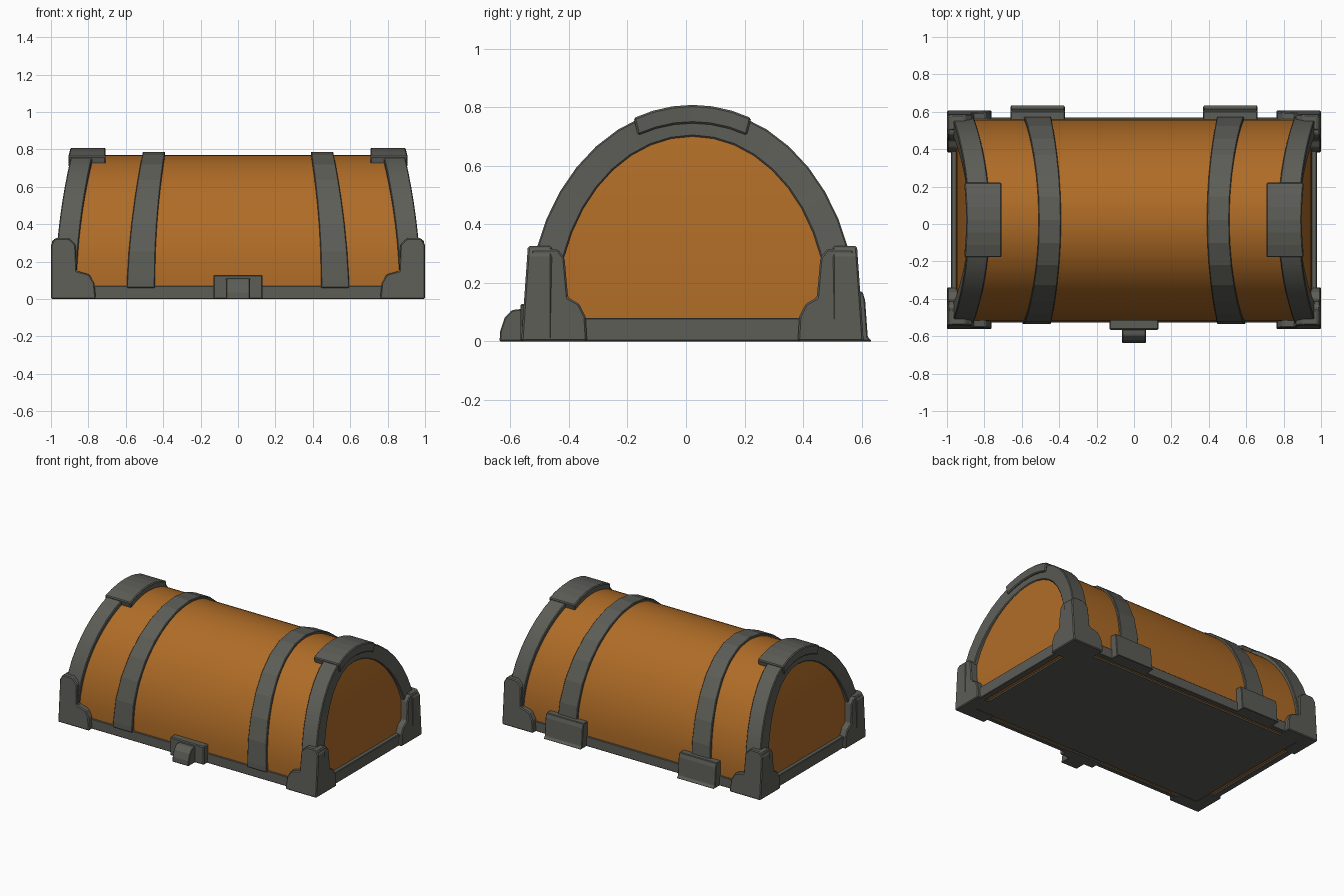
import bpy, bmesh, math

if "Cube" in bpy.data.objects:
    bpy.data.objects.remove(bpy.data.objects["Cube"])

C = 0.022          # y centre of the vaulted body
SPRING = 0.10      # height where the vault starts to curve


def material(name, col):
    m = bpy.data.materials.new(name)
    m.diffuse_color = (*col, 1)
    m.use_nodes = True
    m.node_tree.nodes["Principled BSDF"].inputs["Base Color"].default_value = m.diffuse_color
    return m


ORANGE = material("orange_wood", (0.43, 0.150, 0.020))
GREY = material("grey_metal", (0.107, 0.109, 0.094))


def finish(name, bm, mat, mirror=(False, False), bevel=0.0, smooth=None):
    bmesh.ops.recalc_face_normals(bm, faces=bm.faces)
    me = bpy.data.meshes.new(name)
    bm.to_mesh(me)
    bm.free()
    ob = bpy.data.objects.new(name, me)
    bpy.context.collection.objects.link(ob)
    ob.location.y = C
    me.materials.append(mat)
    if bevel:
        b = ob.modifiers.new("bevel", 'BEVEL')
        b.width, b.segments = bevel, 1
    if any(mirror):
        mm = ob.modifiers.new("mirror", 'MIRROR')
        mm.use_axis = (mirror[0], mirror[1], False)
        mm.use_mirror_merge = False
    if smooth:
        bpy.ops.object.select_all(action='DESELECT')
        ob.select_set(True)
        bpy.context.view_layer.objects.active = ob
        bpy.ops.object.shade_smooth_by_angle(angle=math.radians(smooth))
    return ob


def arch(hw, peak, n, a0=0.0, a1=math.pi, base=None):
    """Vault curve as (y, z) points, with optional straight legs down to base."""
    pts = [(hw * math.cos(a0 + (a1 - a0) * i / n),
            SPRING + (peak - SPRING) * math.sin(a0 + (a1 - a0) * i / n)) for i in range(n + 1)]
    if base is not None:
        pts = [(hw, base)] + pts + [(-hw, base)]
    return pts


def x_out(z):      # outer face of the end rims leans inward towards the top
    return 0.98 - 0.095 * (z / 0.8) ** 2


def band(name, outer, inner, xa, xb, bevel=0.0, smooth=None):
    """Bent bar between an outer and an inner vault curve, mirrored in x."""
    bm = bmesh.new()
    rings = []
    for (yo, zo), (yi, zi) in zip(outer, inner):
        a, b = xa(zo), xb(zo)
        rings.append([bm.verts.new(p) for p in
                      ((a, yo, zo), (b, yo, zo), (b, yi, zi), (a, yi, zi))])
    for r, s in zip(rings, rings[1:]):
        for k in range(4):
            bm.faces.new((r[k], r[(k + 1) % 4], s[(k + 1) % 4], s[k]))
    bm.faces.new(rings[0])
    bm.faces.new(rings[-1])
    return finish(name, bm, GREY, (True, False), bevel, smooth)


def extrude(name, profile, axis, lo, hi, mirror, bevel=0.006, taper=0.0):
    """Profile (u, z) extruded along x or y; taper pulls the far side in with height."""
    bm = bmesh.new()

    def v(u, z, d):
        d -= taper * z if d == hi else 0
        return bm.verts.new((d, u, z) if axis == 'x' else (u, d, z))
    A = [v(u, z, lo) for u, z in profile]
    B = [v(u, z, hi) for u, z in profile]
    bm.faces.new(A)
    bm.faces.new(B)
    for i in range(len(A)):
        j = (i + 1) % len(A)
        bm.faces.new((A[i], A[j], B[j], B[i]))
    return finish(name, bm, GREY, mirror, bevel)


def box(u0, u1, z0, z1):
    return [(u0, z0), (u1, z0), (u1, z1), (u0, z1)]


# vaulted wooden body with leaning end panels
bm = bmesh.new()
curve = arch(0.54, 0.77, 40, base=0.012)
L = [bm.verts.new((-x_out(z) + 0.028, y, z)) for y, z in curve]
R = [bm.verts.new((x_out(z) - 0.028, y, z)) for y, z in curve]
n = len(curve)
for i in range(n):
    j = (i + 1) % n
    bm.faces.new((L[i], L[j], R[j], R[i]))
for side in (L, R):
    for i in range(n // 2):
        quad = [side[i], side[i + 1], side[n - 2 - i], side[n - 1 - i]]
        quad = list(dict.fromkeys(quad))
        if len(quad) > 2:
            bm.faces.new(quad)
finish("wooden_vault", bm, ORANGE, smooth=30)

# end rims
band("end_rim", arch(0.56, 0.80, 20, base=0.02), arch(0.462, 0.70, 20, base=0.02),
     x_out, lambda z: x_out(z) - 0.115, 0.005, 25)

# wider raised caps on top of the rims
a = math.acos(0.20 / 0.57)
band("rim_cap", arch(0.572, 0.808, 6, a, math.pi - a), arch(0.53, 0.745, 6, a, math.pi - a),
     lambda z: x_out(z) + 0.014, lambda z: 0.708, 0.006)

# middle straps
def strap_x(side):
    return lambda z: (0.52 - 0.07 * (z / 0.785) ** 2
                      + side * (0.077 - 0.017 * (z / 0.785)))


band("strap", arch(0.557, 0.787, 14, base=0.06), arch(0.51, 0.74, 14, base=0.06),
     strap_x(1), strap_x(-1), 0.004)

# bottom frame and bottom plate
extrude("frame_long", box(-0.97, 0.97, 0, 0.07), 'y', 0.515, 0.548, (False, True), 0.004)
extrude("frame_end", box(-0.545, 0.545, 0, 0.08), 'x', 0.935, 0.978, (True, False), 0.004)
extrude("bottom_plate", box(-0.49, 0.49, 0.002, 0.03), 'x', -0.905, 0.905, (False, False), 0)

# stepped corner guards: one plate on the long side, one on the end
extrude("corner_long_side",
        [(1, 0), (1, 0.29), (0.98, 0.325), (0.905, 0.325), (0.868, 0.29), (0.862, 0.15),
         (0.795, 0.132), (0.768, 0.085), (0.76, 0)],
        'y', 0.48, 0.585, (True, True), taper=0.07)
extrude("corner_end_side",
        [(0.583, 0), (0.563, 0.285), (0.545, 0.315), (0.46, 0.315), (0.437, 0.285), (0.425, 0.15),
         (0.387, 0.128), (0.365, 0.085), (0.36, 0)],
        'x', 0.90, 1.0, (True, True), taper=0.02)

# front lock plate and latch
extrude("lock_plate", box(-0.132, 0.132, 0, 0.128), 'y', -0.50, -0.588, (False, False))
extrude("latch", [(y - C, z) for y, z in ((-0.637, 0), (-0.635, 0.035), (-0.62, 0.08),
                                          (-0.595, 0.107), (-0.55, 0.112), (-0.55, 0))],
        'x', -0.063, 0.063, (False, False), 0.004)

# rear hinge plates
extrude("hinge", [(y - C, z) for y, z in ((0.636, 0), (0.621, 0.015), (0.612, 0.14), (0.603, 0.17),
                                          (0.54, 0.17), (0.54, 0))],
        'x', 0.37, 0.66, (True, False), 0.004)
